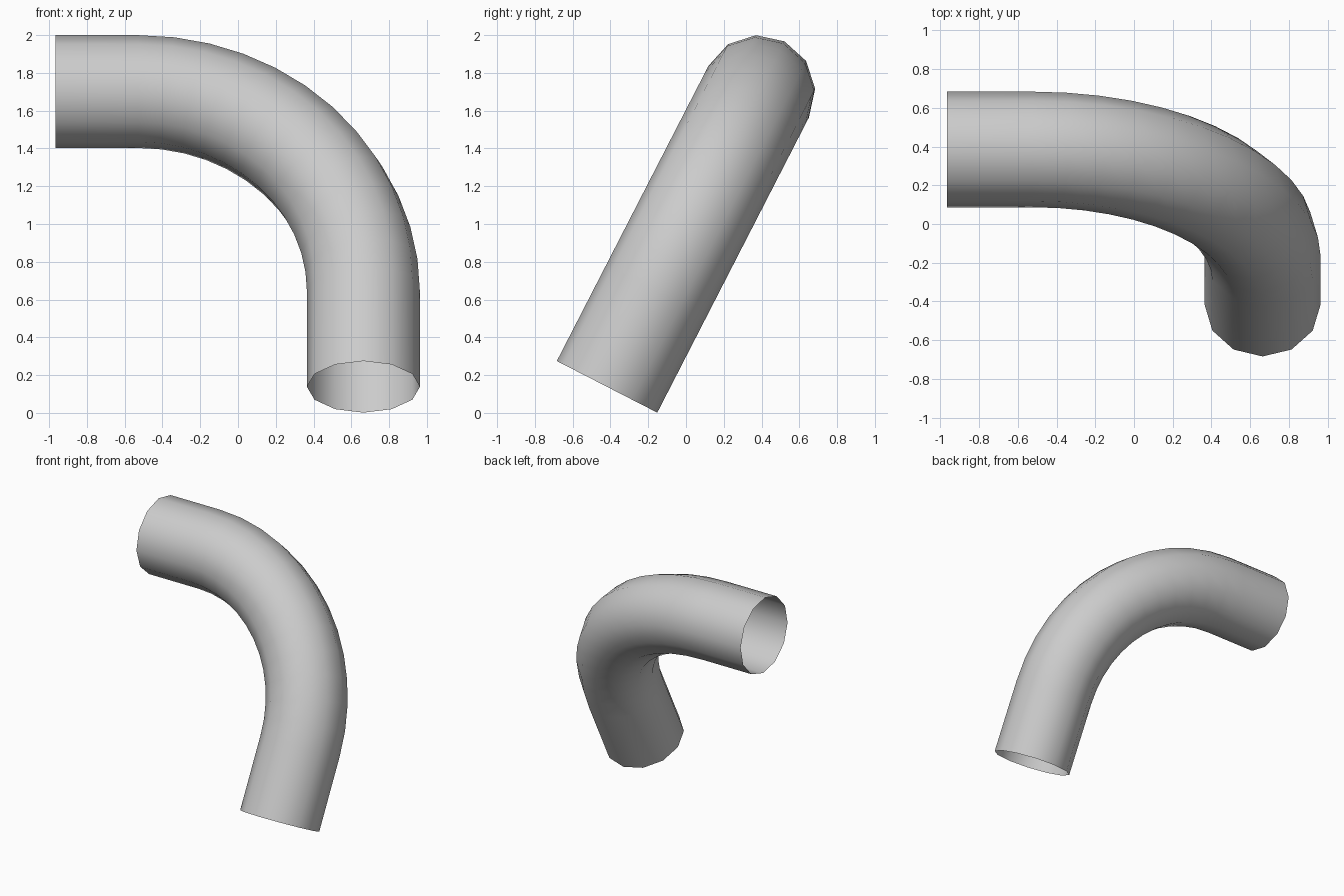
import bpy, bmesh
from math import sin, cos, pi, atan2
from mathutils import Vector

if "Cube" in bpy.data.objects:
    bpy.data.objects.remove(bpy.data.objects["Cube"])

SIDES, BEND_STEPS = 12, 12
R_TUBE, R_BEND = 0.299, 1.19
start = Vector((0.664, -0.418, 0.138))   # centre of the lower opening
tilt = atan2(0.803, 1.563)               # the pipe's plane leans back
LEG, X_END = 1.757, -0.965

X = Vector((1, 0, 0))
V = Vector((0, sin(tilt), cos(tilt)))    # up along the lower leg
N = Vector((0, cos(tilt), -sin(tilt)))   # normal of the pipe's plane

# Path stations: centre and outward side direction
stations = [(start, X)]
hub = start + V * (LEG - R_BEND) - X * R_BEND
for i in range(BEND_STEPS + 1):
    a = pi / 2 * i / BEND_STEPS
    side = X * cos(a) + V * sin(a)
    stations.append((hub + side * R_BEND, side))
end = start + V * LEG
stations.append((Vector((X_END, end.y, end.z)), V))

# Open tube skinned through a ring at each station
bm = bmesh.new()
rings = []
for c, side in stations:
    rings.append([bm.verts.new(c + (side * cos(2 * pi * k / SIDES)
                                    + N * sin(2 * pi * k / SIDES)) * R_TUBE)
                  for k in range(SIDES)])
for a, b in zip(rings, rings[1:]):
    for k in range(SIDES):
        j = (k + 1) % SIDES
        bm.faces.new((a[k], a[j], b[j], b[k])).smooth = True

mesh = bpy.data.meshes.new("bent_pipe")
bm.to_mesh(mesh)
bm.free()
bpy.context.collection.objects.link(bpy.data.objects.new("bent_pipe", mesh))
